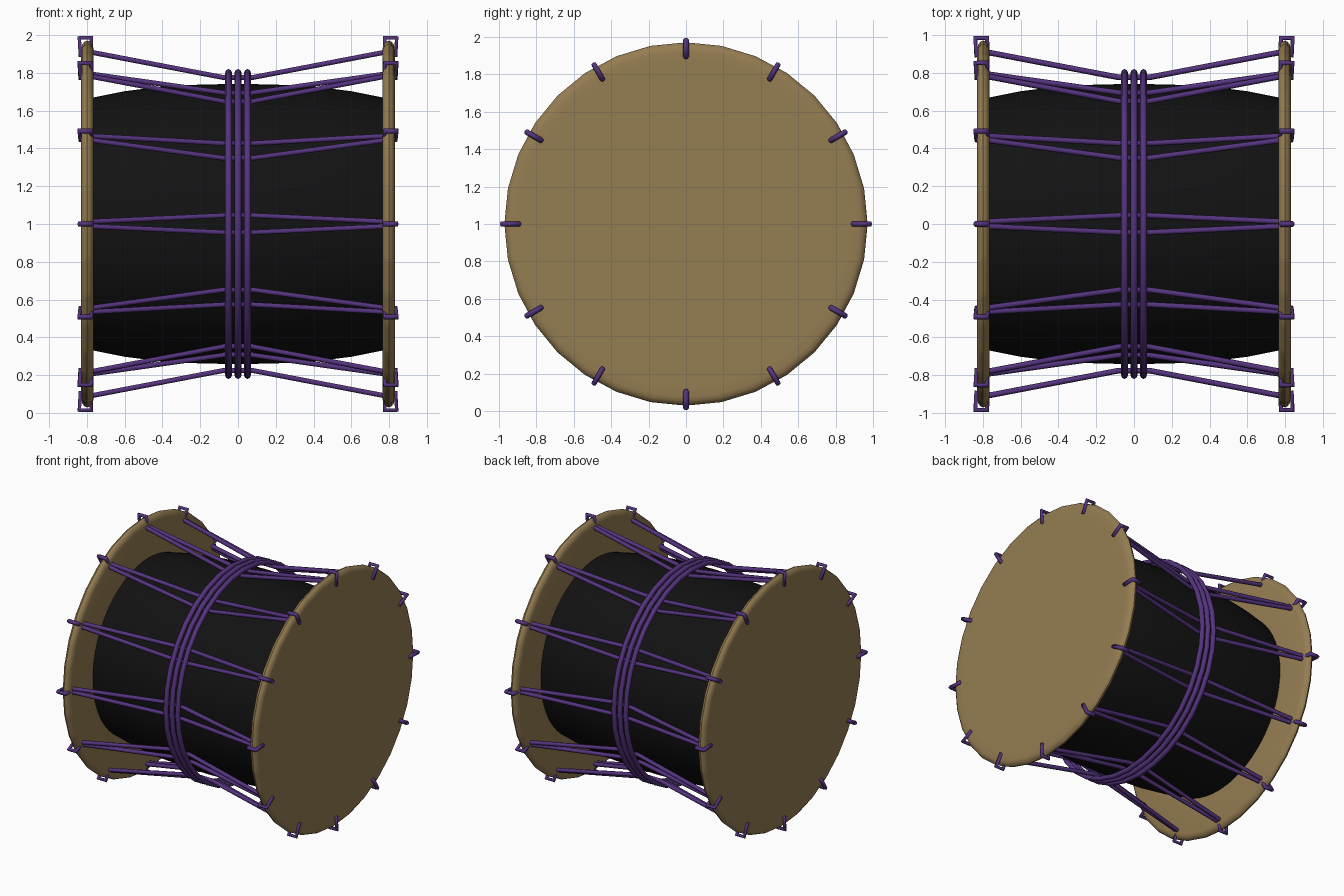
import bpy, bmesh, math

cube = bpy.data.objects.get("Cube")
if cube:
    bpy.data.objects.remove(cube)

CENTRE_Z = 1.0
LACES = 12
HEAD_SIDES = 192      # divisible by the laces, stitches and facets
FACETS = 32


def material(name, rgb):
    m = bpy.data.materials.new(name)
    m.use_nodes = True
    m.diffuse_color = (*rgb, 1)
    bsdf = m.node_tree.nodes["Principled BSDF"]
    bsdf.inputs["Base Color"].default_value = (*rgb, 1)
    bsdf.inputs["Roughness"].default_value = 0.8
    return m


hide = material("tan hide", (0.30, 0.205, 0.085))
lacquer = material("black lacquer", (0.006, 0.006, 0.006))
cord = material("purple cord", (0.09, 0.034, 0.21))
stitch = material("dark stitch", (0.03, 0.02, 0.01))


def smooth(obj, angle=35):
    bpy.ops.object.select_all(action="DESELECT")
    obj.select_set(True)
    bpy.context.view_layer.objects.active = obj
    bpy.ops.object.shade_smooth_by_angle(angle=math.radians(angle))


def around(x, r, a, side=0.0):
    """Point at radius r and angle a about the drum axis, shifted sideways."""
    return (x, r * math.sin(a) + side * math.cos(a),
            r * math.cos(a) - side * math.sin(a))


def lathe(bm, profile, sides, facets):
    """Turn an (x, r) profile about the x axis; return rows of faces."""
    step = 2 * math.pi / facets
    rings = []
    for x, r in profile:
        ring = []
        for i in range(sides):
            a = 2 * math.pi * i / sides
            flat = math.cos(step / 2) / math.cos(a % step - step / 2)
            ring.append(bm.verts.new(around(x, r * flat, a)))
        rings.append(ring)
    rows = [[bm.faces.new((p[i], p[(i + 1) % sides], q[(i + 1) % sides], q[i]))
             for i in range(sides)] for p, q in zip(rings, rings[1:])]
    bm.faces.new(rings[0])
    bm.faces.new(rings[-1])
    return rows


def finish(bm, name, mats):
    bmesh.ops.recalc_face_normals(bm, faces=bm.faces)
    mesh = bpy.data.meshes.new(name)
    bm.to_mesh(mesh)
    bm.free()
    for m in mats:
        mesh.materials.append(m)
    obj = bpy.data.objects.new(name, mesh)
    obj.location.z = CENTRE_Z
    bpy.context.collection.objects.link(obj)
    smooth(obj)
    return obj


def sink(bm, faces, depth, index):
    """Press faces inward and colour the floor of each pit."""
    result = bmesh.ops.extrude_face_region(bm, geom=faces)["geom"]
    for item in result:
        if isinstance(item, bmesh.types.BMVert):
            item.co.x += depth
        elif isinstance(item, bmesh.types.BMFace):
            item.material_index = index


# Barrel body
bm = bmesh.new()
half = [(0.775, 0.668), (0.6, 0.703), (0.4, 0.728), (0.2, 0.738)]
lathe(bm, half + [(0, 0.742)] + [(-x, r) for x, r in reversed(half)], 64, 64)
finish(bm, "barrel_body", [lacquer])

# Drum heads with stitch holes and lace eyelets
HEAD_PROFILE = [(0.83, 0.819), (0.83, 0.842), (0.83, 0.873), (0.83, 0.925),
                (0.826, 0.947), (0.815, 0.963), (0.8, 0.971), (0.785, 0.966),
                (0.772, 0.952), (0.765, 0.93), (0.765, 0.6)]
for name, s in (("left_head", 1), ("right_head", -1)):
    bm = bmesh.new()
    rows = lathe(bm, [(s * x, r) for x, r in HEAD_PROFILE], HEAD_SIDES, FACETS)
    gap = HEAD_SIDES // LACES
    dots = [f for i, f in enumerate(rows[0]) if i % 3 == 1]
    eyelets = [f for i, f in enumerate(rows[2]) if i % gap in (0, gap - 1)]
    bmesh.ops.recalc_face_normals(bm, faces=bm.faces)
    sink(bm, dots, -s * 0.03, 1)
    sink(bm, eyelets, -s * 0.03, 2)
    finish(bm, name, [hide, stitch, lacquer])


def cord_object(name, paths, radius, closed):
    curve = bpy.data.curves.new(name, "CURVE")
    curve.dimensions = "3D"
    curve.bevel_depth = radius
    curve.bevel_resolution = 1
    curve.use_fill_caps = True
    for path in paths:
        spline = curve.splines.new("POLY")
        spline.points.add(len(path) - 1)
        for point, co in zip(spline.points, path):
            point.co = (*co, 1)
        spline.use_cyclic_u = closed
    curve.materials.append(cord)
    obj = bpy.data.objects.new(name, curve)
    obj.location.z = CENTRE_Z
    bpy.context.collection.objects.link(obj)


# Long laces in pairs, and loops over the head rims
LACE = [(-0.77, 0.908, 0.013), (-0.08, 0.776, 0.045),
        (0.08, 0.776, 0.045), (0.77, 0.908, 0.013)]
LOOP = [(0.775, 0.9), (0.835, 0.893), (0.84, 0.985), (0.778, 0.985)]
angles = [2 * math.pi * k / LACES for k in range(LACES)]
cord_object("long_laces", [[around(x, r, a, w * t) for x, r, t in LACE]
                           for a in angles for w in (-1, 1)], 0.015, False)
cord_object("rim_loops", [[around(s * x, r, a) for x, r in LOOP]
                          for a in angles for s in (-1, 1)], 0.015, True)

# Waist cords
for k, name in enumerate(("right", "middle", "left")):
    bpy.ops.mesh.primitive_torus_add(
        major_segments=32, minor_segments=8, major_radius=0.802,
        minor_radius=0.018, location=((k - 1) * 0.05, 0, CENTRE_Z),
        rotation=(0, math.pi / 2, 0))
    ring = bpy.context.object
    ring.name = name + "_waist_cord"
    ring.data.materials.append(cord)
    smooth(ring, 60)
